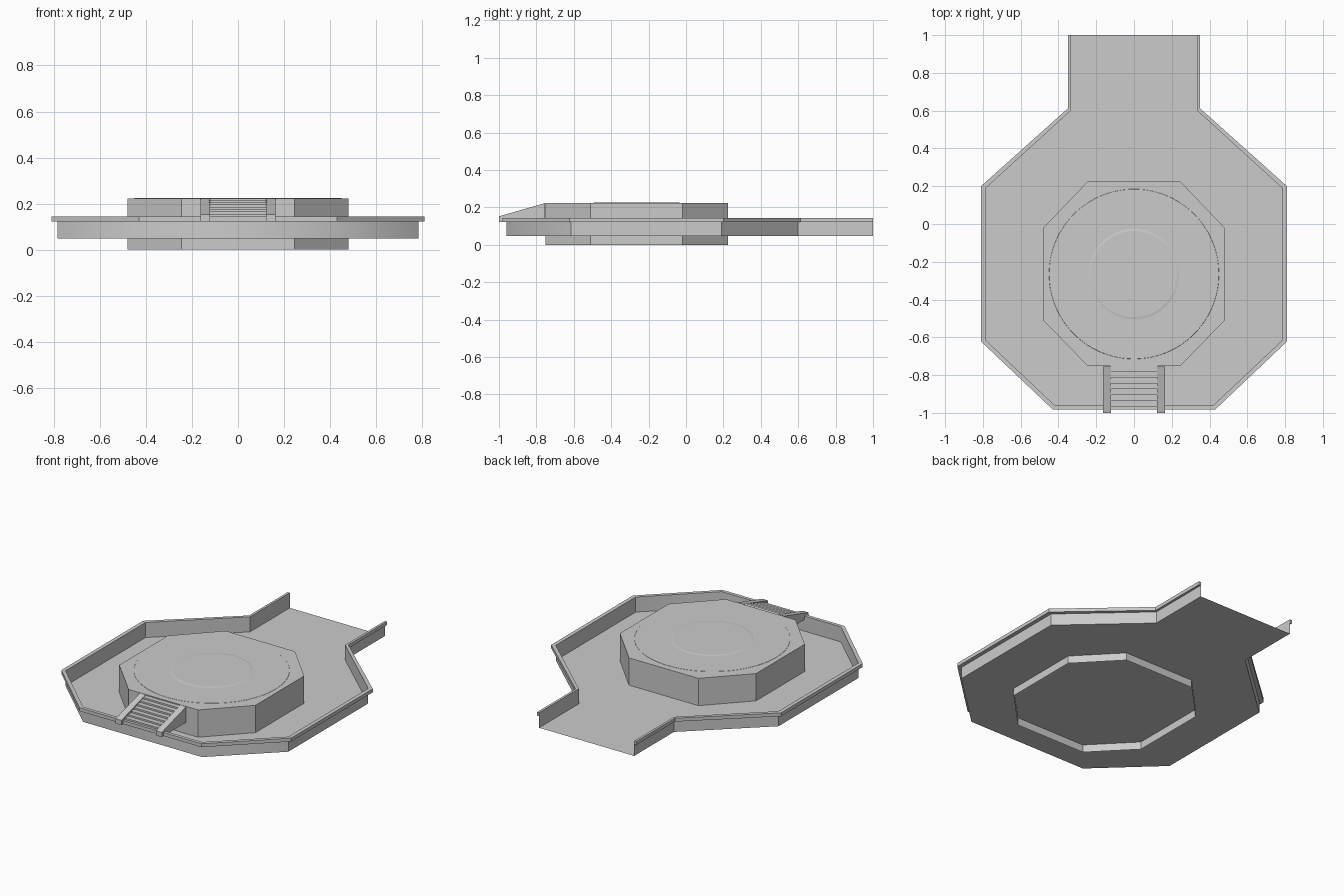
import bpy, bmesh, math

if "Cube" in bpy.data.objects:
    bpy.data.objects.remove(bpy.data.objects["Cube"])

stone = bpy.data.materials.new("light_grey")
stone.use_nodes = True
GREY = (0.6, 0.6, 0.6, 1)
stone.diffuse_color = GREY
stone.node_tree.nodes["Principled BSDF"].inputs["Base Color"].default_value = GREY

FLOOR_Z, LIP_Z, RIM_Z, DAIS_Z = 0.048, 0.122, 0.144, 0.222
DAIS_Y = -0.265


def finish(name, bm, recalc=True):
    if recalc:
        bmesh.ops.recalc_face_normals(bm, faces=bm.faces)
    mesh = bpy.data.meshes.new(name)
    bm.to_mesh(mesh)
    bm.free()
    mesh.materials.append(stone)
    obj = bpy.data.objects.new(name, mesh)
    bpy.context.collection.objects.link(obj)
    return obj


def sweep(name, rings, closed_section=False):
    """Bridge a list of equal-length point rings into quads."""
    bm = bmesh.new()
    rows = [[bm.verts.new(p) for p in ring] for ring in rings]
    n = len(rows[0])
    for a, b in zip(rows, rows[1:]):
        for i in range(n if closed_section else n - 1):
            j = (i + 1) % n
            bm.faces.new((a[i], b[i], b[j], a[j]))
    if closed_section:
        bm.faces.new(rows[0])
        bm.faces.new(rows[-1][::-1])
    return bm


def extrude_x(name, profile, x0, x1):
    """Solid from a (y, z) profile spanning x0 to x1."""
    rings = [[(x, y, z) for y, z in profile] for x in (x0, x1)]
    return finish(name, sweep(name, rings, True))


def mirrored(half):
    return half + [(-x, y) for x, y in reversed(half)]


# Plan outlines, from the back opening round the front to the other side
wall_path = mirrored([(0.335, 1), (0.335, 0.6), (0.785, 0.19), (0.785, -0.615), (0.42, -0.96)])
lip_path = mirrored([(0.35, 1), (0.35, 0.612), (0.81, 0.2), (0.81, -0.622), (0.43, -0.982)])

# Floor sheet
bm = bmesh.new()
bm.faces.new([bm.verts.new((x, y, FLOOR_Z)) for x, y in reversed(wall_path)])
finish("floor", bm, recalc=False)

# Parapet wall sheet, with softly shaded front corners
bm = sweep("parapet", [[(x, y, FLOOR_Z), (x, y, RIM_Z)] for x, y in wall_path])
for face in bm.faces:
    face.smooth = True
for edge in bm.edges:
    edge.smooth = all(v.co.y < -0.9 for v in edge.verts)
bmesh.ops.recalc_face_normals(bm, faces=bm.faces)
bm.faces.ensure_lookup_table()
if bm.faces[2].normal.x < 0:
    bmesh.ops.reverse_faces(bm, faces=bm.faces)
finish("parapet", bm, recalc=False)

# Coping strip projecting outward from the top of the wall
rings = [[(*p, LIP_Z), (*q, LIP_Z), (*q, RIM_Z), (*p, RIM_Z)]
         for p, q in zip(wall_path, lip_path)]
finish("coping", sweep("coping", rings, True))

# Octagonal dais, open underneath
octagon = [(0.245, 0.225), (0.48, -0.02), (0.48, -0.51), (0.245, -0.752)]
octagon = mirrored(octagon)
bm = bmesh.new()
low = [bm.verts.new((x, y, 0)) for x, y in octagon]
top = [bm.verts.new((x, y, DAIS_Z)) for x, y in octagon]
for i in range(8):
    j = (i + 1) % 8
    bm.faces.new((low[j], low[i], top[i], top[j]))
bm.faces.new(top[::-1])
finish("dais", bm, recalc=False)

# Low round inlays on the dais
for name, r0, r1, z, h in (("outer_disc", 0.45, 0.449, DAIS_Z, 0.001),
                           ("inner_disc", 0.24, 0.228, DAIS_Z + 0.001, 0.002)):
    bm = bmesh.new()
    bmesh.ops.create_cone(bm, cap_ends=True, segments=96, radius1=r0, radius2=r1, depth=h)
    bmesh.ops.translate(bm, vec=(0, DAIS_Y, z + h / 2), verts=bm.verts)
    finish(name, bm)

# Front stairs
STEPS, y0, y1 = 7, -0.965, -0.752
run, rise = (y1 - y0) / STEPS, (0.216 - RIM_Z) / STEPS
profile = [(y1, RIM_Z - 0.01), (y0, RIM_Z - 0.01)]
for i in range(STEPS):
    z = RIM_Z + (i + 1) * rise
    profile += [(y0 + i * run, z), (y0 + (i + 1) * run, z)]
extrude_x("stairs", profile, -0.125, 0.125)

# Sloping cheek walls beside the stairs
cheek = [(-1, LIP_Z), (-1, 0.152), (-0.755, DAIS_Z), (-0.755, LIP_Z)]
for side, s in (("left", 1), ("right", -1)):
    extrude_x(side + "_stair_cheek", cheek, s * 0.122, s * 0.163)
